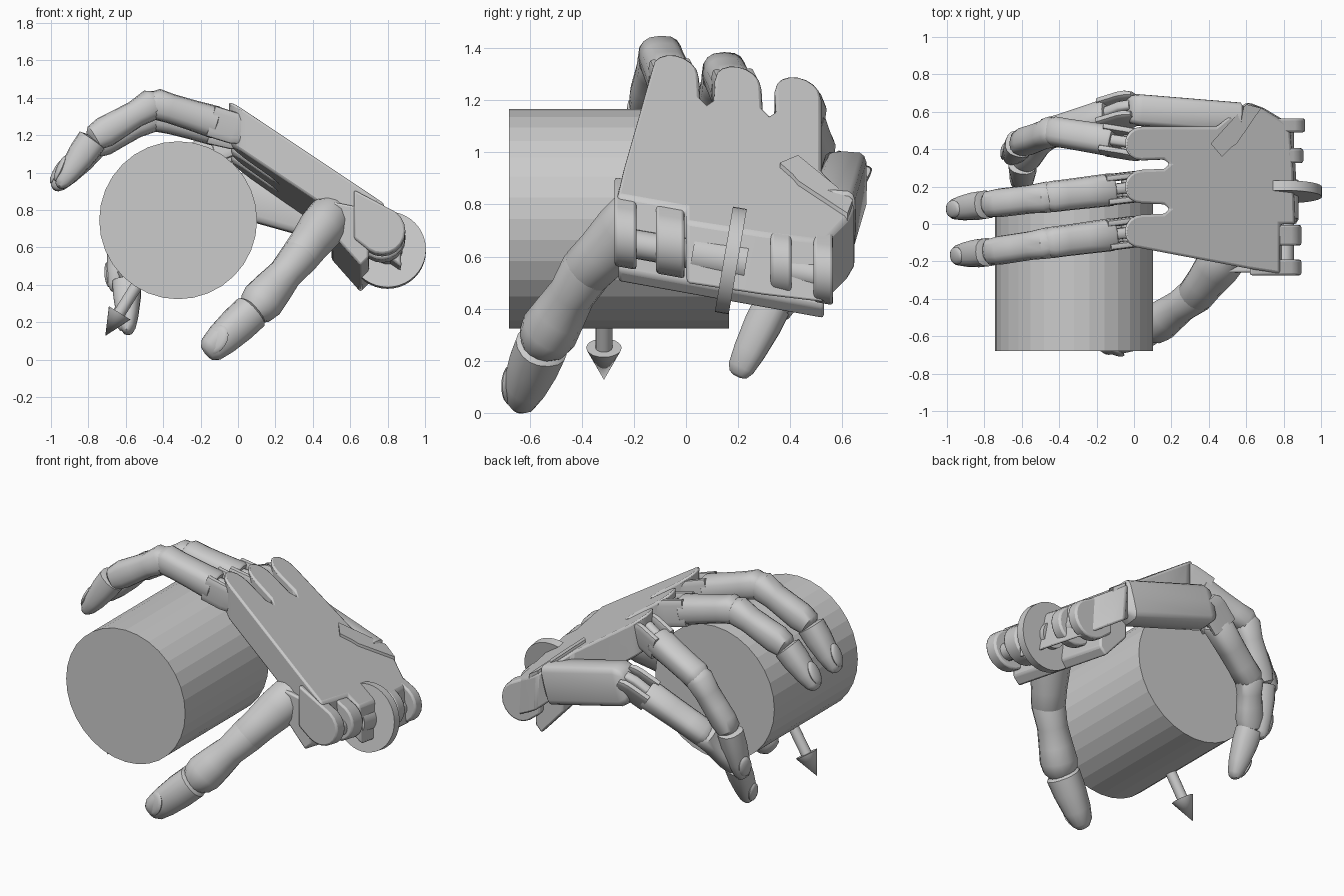
import bpy, bmesh, math
from mathutils import Vector as V, Matrix

if "Cube" in bpy.data.objects:
    bpy.data.objects.remove(bpy.data.objects["Cube"])

SLOPE, ROLL = -0.70, -0.18          # tilt of the palm plane


def palm_z(x, y):
    return 1.345 + SLOPE * x + ROLL * (y + 0.05)


def finish(name, bm, angle=35, bevel=0):
    bmesh.ops.recalc_face_normals(bm, faces=bm.faces)
    me = bpy.data.meshes.new(name)
    bm.to_mesh(me)
    bm.free()
    ob = bpy.data.objects.new(name, me)
    bpy.context.collection.objects.link(ob)
    if bevel:
        m = ob.modifiers.new("Bevel", 'BEVEL')
        m.width, m.segments, m.limit_method = bevel, 2, 'ANGLE'
        m.angle_limit = math.radians(40)
    if angle:
        bpy.ops.object.select_all(action='DESELECT')
        ob.select_set(True)
        bpy.context.view_layer.objects.active = ob
        bpy.ops.object.shade_smooth_by_angle(angle=math.radians(angle))
    return ob


def bridge(bm, rings):
    for r, s in zip(rings, rings[1:]):
        for i in range(len(r)):
            j = (i + 1) % len(r)
            bm.faces.new((r[i], r[j], s[j], s[i]))
    bm.faces.new(rings[0])
    bm.faces.new(rings[-1])


def limb(name, a, b, prof, side=(0, 1, 0), e=0.8, n=16, angle=40):
    """Loft from a to b; prof = (t, half width, half height), e<1 is boxier."""
    a, b = V(a), V(b)
    d = (b - a).normalized()
    w = (V(side) - d * d.dot(V(side))).normalized()
    h = d.cross(w)
    f = lambda c: math.copysign(abs(c) ** e, c)
    bm = bmesh.new()
    rings = []
    for t, rw, rh in prof:
        c = a.lerp(b, t)
        rings.append([bm.verts.new(c + w * rw * f(math.cos(k * math.tau / n)) + h * rh * f(math.sin(k * math.tau / n)))
                      for k in range(n)])
    bridge(bm, rings)
    return finish(name, bm, angle)


def rod(name, a, b, r1, r2=None, n=24, angle=35):
    a, b = V(a), V(b)
    bm = bmesh.new()
    q = (b - a).to_track_quat('Z', 'Y').to_matrix().to_4x4()
    bmesh.ops.create_cone(bm, cap_ends=True, segments=n, radius1=r1, radius2=r1 if r2 is None else r2,
                          depth=(b - a).length, matrix=Matrix.Translation((a + b) / 2) @ q)
    return finish(name, bm, angle)


def prism(name, pts, y0, y1, bevel=0.012):
    """xz profile extruded along y, following the palm roll."""
    bm = bmesh.new()
    bridge(bm, [[bm.verts.new((x, y, z + ROLL * y)) for x, z in pts] for y in (y0, y1)])
    return finish(name, bm, 35, bevel)


def nail(name, c, normal, along, w, l):
    z = V(normal).normalized()
    x = V(along)
    x = (x - z * x.dot(z)).normalized()
    m = Matrix((x, z.cross(x), z)).transposed().to_4x4()
    bm = bmesh.new()
    bmesh.ops.create_uvsphere(bm, u_segments=16, v_segments=8, radius=1,
                              matrix=Matrix.Translation(c) @ m @ Matrix.Diagonal((l, w, 0.02, 1)))
    finish(name, bm, 40)


# gripped cylinder and its force arrow
rod("gripped_cylinder", (-0.32, -0.68, 0.745), (-0.32, 0.165, 0.745), 0.422, n=32, angle=0)
c, d = V((-0.32, -0.315, 0.75)), V((-0.53, 0, -0.848))
rod("arrow_shaft", c, c + d * 0.6, 0.032, n=16)
rod("arrow_head", c + d * 0.59, c + d * 0.735, 0.068, 0.0, n=20)

# palm plate with three rounded knuckle lobes
outline = [(0.78, -0.265), (0.62, -0.24)]
for yc in (-0.04, 0.2, 0.43):
    for k in range(9):
        t = math.radians(-90 - k * 22.5)
        outline.append((0.04 + 0.09 * math.cos(t), yc + 0.09 * math.sin(t)))
    if yc < 0.4:
        outline += [(0.16, yc + 0.095), (0.19, yc + 0.12), (0.16, yc + 0.145)]
outline += [(0.2, 0.52), (0.44, 0.52), (0.6, 0.65), (0.68, 0.62), (0.83, 0.53), (0.85, 0.3), (0.86, 0.0), (0.78, 0.0)]
bm = bmesh.new()
bridge(bm, [[bm.verts.new((x + dx, y, palm_z(x, y) - dz)) for x, y in outline] for dx, dz in ((0, 0), (0.015, 0.24))])
finish("palm", bm, 35, 0.014)

# raised wedge at the little finger root
bm = bmesh.new()
bridge(bm, [[bm.verts.new((x, y, palm_z(x, y) + dz)) for x, y in
             ((0.47, 0.36), (0.41, 0.43), (0.6, 0.64), (0.68, 0.62), (0.55, 0.43), (0.52, 0.41))]
            for dz in (-0.2, 0.018)])
finish("little_finger_bracket", bm, 35)

# wrist lugs, crossbar, axle and wheel
lug = [(0.62, 0.86), (0.62, 0.60)]
for k in range(11):
    t = math.radians(-125 + k * 18)
    lug.append((0.77 + 0.125 * math.cos(t), 0.64 + 0.125 * math.sin(t)))
for i, (y0, y1, dx) in enumerate(((-0.275, -0.19, 0), (-0.115, -0.005, 0), (0.325, 0.405, 0.01), (0.49, 0.565, 0.02))):
    prism("wrist_lug_%d" % (i + 1), [(x + dx, z) for x, z in lug], y0, y1)
prism("wrist_crossbar", [(0.50, 0.80), (0.50, 0.63), (0.655, 0.455), (0.70, 0.50), (0.70, 0.76)], -0.26, 0.53)
ax = V((0, 0.986, -0.17))
p = V((0.8, 0.172, 0.585))
rod("wrist_axle", p - ax * 0.42, p + ax * 0.36, 0.055)
rod("wrist_wheel", p - ax * 0.027, p + ax * 0.027, 0.205, n=40)
rod("wrist_hub", p - ax * 0.15, p + ax * 0.06, 0.08, n=32)

# little finger metacarpal block
limb("little_metacarpal", (0.56, 0.565, 0.73), (-0.05, 0.615, 0.9),
     [(-0.03, 0.05, 0.08), (0.03, 0.085, 0.125), (0.9, 0.085, 0.125), (0.97, 0.075, 0.1), (1.0, 0.05, 0.06)], e=0.4)


def hinge_finger(name, mcp, pip, dip, tip, s=1.0, bend=(0, 1, 0)):
    mcp, pip, dip, tip = map(V, (mcp, pip, dip, tip))
    d = (pip - mcp).normalized()
    w = (V(bend) - d * d.dot(V(bend))).normalized()
    r = 0.088 * s
    # knuckle fork, tongue and pin
    for k in (-1, 1):
        o = w * k * 0.063 * s
        limb(name + "_fork", mcp + o - d * 0.07, mcp + o + d * 0.13,
             [(0, 0.016, 0.05), (0.15, 0.021, 0.076), (0.35, 0.021, 0.085), (1, 0.021, 0.085)], bend, 0.55)
    limb(name + "_tongue", mcp - d * 0.06, mcp + d * 0.15, [(0, 0.03, 0.05), (0.3, 0.03, 0.07), (1, 0.03, 0.05)], bend, 0.5)
    rod(name + "_knuckle_pin", mcp - w * 0.075 * s, mcp + w * 0.075 * s, 0.035)
    # three bones
    limb(name + "_proximal", mcp, pip,
         [(0.19, r * 0.85, r * 0.9), (0.22, r, r), (0.55, r * 0.97, r * 0.92), (0.8, r * 0.95, r * 0.9),
          (0.98, r * 0.95, r * 0.95), (1.08, r * 0.75, r * 0.6), (1.12, r * 0.4, r * 0.3)], bend, 0.75)
    limb(name + "_middle", pip, dip,
         [(-0.14, r * 0.4, r * 0.3), (-0.08, r * 0.75, r * 0.65), (0.03, r * 0.95, r * 0.97), (0.3, r * 0.87, r * 0.82),
          (0.55, r * 0.87, r * 0.88), (0.8, r * 0.87, r * 0.95), (0.98, r * 0.8, r * 0.8), (1.04, r * 0.5, r * 0.5)], bend, 0.8)
    limb(name + "_tip", dip, tip,
         [(0.0, r * 0.5, r * 0.55), (0.03, r * 0.86, r * 0.92), (0.3, r * 0.86, r * 0.88), (0.65, r * 0.75, r * 0.7),
          (0.88, r * 0.62, r * 0.5), (0.97, r * 0.45, r * 0.3), (1.0, r * 0.18, r * 0.12)], bend, 0.8)
    t = (tip - dip).normalized()
    out = (pip - mcp).normalized() - t * t.dot((pip - mcp).normalized())
    nail(name + "_nail", dip.lerp(tip, 0.72) + out.normalized() * r * 0.58, out * 3 + t * 0.6, t, 0.048 * s, 0.075 * s)


hinge_finger("index", (-0.03, -0.045, 1.24), (-0.45, -0.10, 1.37), (-0.775, -0.15, 1.18), (-0.96, -0.17, 0.92))
hinge_finger("middle", (-0.03, 0.195, 1.21), (-0.45, 0.145, 1.305), (-0.785, 0.105, 1.14), (-0.985, 0.075, 0.91))
hinge_finger("ring", (-0.03, 0.43, 1.16), (-0.43, 0.495, 1.0), (-0.61, 0.43, 0.68), (-0.66, 0.355, 0.36), 0.95, (0.25, 1, -0.15))
hinge_finger("little", (-0.05, 0.61, 0.9), (-0.47, 0.48, 0.64), (-0.595, 0.335, 0.42), (-0.59, 0.195, 0.14), 0.95, (0.2, 1, -0.4))

# thumb
A, B, C, T = V((0.49, -0.17, 0.76)), V((0.33, -0.38, 0.55)), V((0.11, -0.54, 0.29)), V((-0.17, -0.65, 0.03))
side = (0.6, 0.3, -0.8)
limb("thumb_base", A, B, [(-0.3, 0.04, 0.04), (-0.22, 0.09, 0.09), (0.0, 0.125, 0.12), (0.3, 0.125, 0.12), (0.7, 0.11, 0.105),
                          (1.0, 0.105, 0.1), (1.15, 0.08, 0.08)], side, 1, 14, 30)
limb("thumb_middle", B, C, [(-0.2, 0.08, 0.08), (0.0, 0.105, 0.1), (0.35, 0.092, 0.09), (0.65, 0.108, 0.1),
                            (0.9, 0.118, 0.11), (1.05, 0.105, 0.1), (1.17, 0.07, 0.07), (1.2, 0.03, 0.03)], side, 1, 14, 30)
limb("thumb_tip", C, T, [(0.1, 0.08, 0.08), (0.14, 0.1, 0.1), (0.4, 0.1, 0.095), (0.7, 0.09, 0.08),
                         (0.9, 0.075, 0.06), (0.98, 0.05, 0.035), (1.0, 0.02, 0.015)], side, 0.9)
nail("thumb_nail", C.lerp(T, 0.74) + V((-0.02, -0.052, 0.01)), (-0.45, -0.9, 0.15), T - C, 0.065, 0.085)
